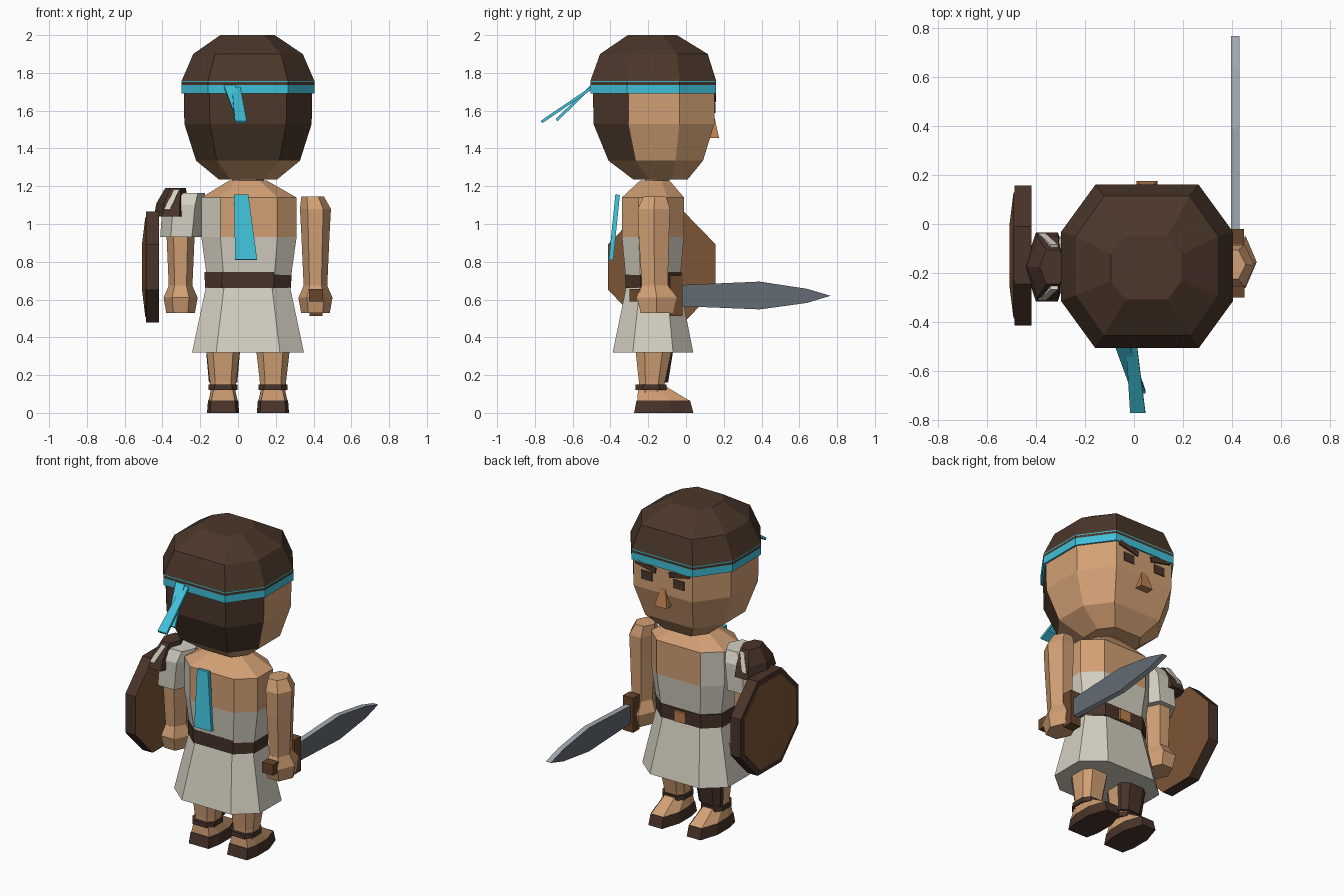
import bpy, bmesh, math
from mathutils import Vector, Matrix

if "Cube" in bpy.data.objects:
    bpy.data.objects.remove(bpy.data.objects["Cube"])


def material(name, hexcode):
    m = bpy.data.materials.new(name)
    lin = []
    for i in (0, 2, 4):
        c = int(hexcode[i:i + 2], 16) / 255
        lin.append(c / 12.92 if c <= 0.04045 else ((c + 0.055) / 1.055) ** 2.4)
    m.diffuse_color = (*lin, 1)
    m.use_nodes = True
    m.node_tree.nodes["Principled BSDF"].inputs["Base Color"].default_value = m.diffuse_color
    return m


M = {n: material(n, h) for n, h in {
    "skin": "d2a074", "hair brown": "4b372a", "cloth": "d4cfc1", "cyan": "40c0d8",
    "leather": "49342a", "shield wood": "7c5636", "grip brown": "67452c",
    "steel": "636b74", "steel edge": "a3a9b2", "copper skin": "bd8050"}.items()}


def finish(name, bm, mats, rule=None):
    """Turn a bmesh into an object; rule(centre, normal) picks the material name."""
    bmesh.ops.recalc_face_normals(bm, faces=bm.faces)
    if isinstance(mats, str):
        mats = [mats]
    bm.normal_update()
    if rule:
        for f in bm.faces:
            f.material_index = mats.index(rule(f.calc_center_median(), f.normal))
    me = bpy.data.meshes.new(name)
    bm.to_mesh(me)
    bm.free()
    for n in mats:
        me.materials.append(M[n])
    ob = bpy.data.objects.new(name, me)
    bpy.context.collection.objects.link(ob)
    return ob


def octagon(a, b):
    return [(1, -b), (1, b), (a, 1), (-a, 1), (-1, b), (-1, -b), (-a, -1), (a, -1)]


HEX = [(math.cos(i * math.pi / 3), math.sin(i * math.pi / 3) / 0.866) for i in range(6)]


def loft(name, shape, rings, mats, rule=None, axis="z", caps=True):
    """Skin a unit outline through rings of (centre u, centre v, level, half u, half v)."""
    bm = bmesh.new()
    rows = []
    for cu, cv, w, hu, hv in rings:
        pts = [(cu + hu * u, cv + hv * v, w) for u, v in shape]
        if axis == "x":
            pts = [(w, u, v) for u, v, w in pts]
        rows.append([bm.verts.new(p) for p in pts])
    n = len(shape)
    for r0, r1 in zip(rows, rows[1:]):
        for i in range(n):
            j = (i + 1) % n
            bm.faces.new((r0[i], r0[j], r1[j], r1[i]))
    if caps:
        bm.faces.new(rows[0])
        bm.faces.new(rows[-1])
    return finish(name, bm, mats, rule)


def box(name, c, size, mat, rot=None):
    bm = bmesh.new()
    mtx = Matrix.Translation(c) @ (rot or Matrix()) @ Matrix.Diagonal((*size, 1))
    bmesh.ops.create_cube(bm, size=1, matrix=mtx)
    return finish(name, bm, mat)


def strip(name, p, q, wp, wq, t, mat):
    """Flat ribbon from p to q, widths along x."""
    p, q = Vector(p), Vector(q)
    n = (q - p).cross(Vector((1, 0, 0))).normalized() * t / 2
    bm = bmesh.new()
    v = [bm.verts.new(c + Vector((s * w / 2, 0, 0)) + k * n)
         for c, w in ((p, wp), (q, wq)) for s, k in ((-1, -1), (1, -1), (1, 1), (-1, 1))]
    for i in range(4):
        j = (i + 1) % 4
        bm.faces.new((v[i], v[j], v[j + 4], v[i + 4]))
    bm.faces.new(v[:4])
    bm.faces.new(v[4:])
    return finish(name, bm, mat)


CX = 0.053  # body centre line

# head, hair at the back
loft("head", octagon(0.6, 0.42),
     [(CX, -0.135, 1.235, 0.153, 0.143), (CX, -0.16, 1.335, 0.275, 0.25),
      (CX, -0.17, 1.53, 0.337, 0.32), (CX, -0.17, 1.70, 0.34, 0.322)],
     ["skin", "hair brown"],
     lambda c, n: "hair brown" if n.y < -0.3 and c.z > 1.335 else "skin")

# hair cap with headband
loft("hair_and_headband", octagon(0.6, 0.42),
     [(CX, -0.173, z, 0.351, 0.333) for z in (1.692, 1.737, 1.752, 1.758)] +
     [(CX, -0.17, 1.90, 0.29, 0.285), (0.05, -0.178, 2.0, 0.144, 0.13)],
     ["hair brown", "cyan"],
     lambda c, n: "cyan" if c.z < 1.737 or 1.752 < c.z < 1.758 else "hair brown")
strip("headband_tail_short", (-0.045, -0.50, 1.73), (0.02, -0.685, 1.55), 0.06, 0.055, 0.015, "cyan")
strip("headband_tail_long", (-0.01, -0.50, 1.72), (0.015, -0.765, 1.54), 0.045, 0.062, 0.015, "cyan")

# face
for s, side in ((-1, "left"), (1, "right")):
    box("eye_" + side, (CX + s * 0.11, 0.151, 1.615), (0.075, 0.009, 0.055), "hair brown")
    box("brow_" + side, (CX + s * 0.115, 0.148, 1.677), (0.14, 0.024, 0.032), "hair brown",
        Matrix.Rotation(-s * 0.22, 4, "Y"))
loft("nose", [(1, 1), (-1, 1), (-1, -1), (1, -1)],
     [(CX, 0.145, 1.455, 0.042, 0.03), (CX, 0.142, 1.56, 0.018, 0.01)], "copper skin")

# torso: tunic over one shoulder
TORSO = octagon(0.6, 0.46)
loft("torso", TORSO,
     [(CX + 0.005, -0.175, 0.70, 0.22, 0.143), (CX + 0.005, -0.175, 0.93, 0.252, 0.164),
      (CX + 0.005, -0.175, 1.14, 0.252, 0.165), (CX, -0.165, 1.23, 0.10, 0.078)],
     ["skin", "cloth"],
     lambda c, n: "cloth" if c.z < 0.93 or (c.z < 1.14 and n.x < -0.3) else "skin")
loft("neck", HEX, [(CX, -0.155, 1.20, 0.085, 0.065), (CX, -0.15, 1.245, 0.085, 0.065)], "skin")
loft("belt", TORSO, [(CX, -0.173, 0.66, 0.228, 0.147), (CX, -0.173, 0.745, 0.23, 0.15)], "leather")
box("belt_buckle", (CX, -0.02, 0.70), (0.075, 0.02, 0.065), "copper skin")
loft("skirt", octagon(0.57, 0.5),
     [(CX, -0.175, 0.32, 0.296, 0.213), (CX, -0.173, 0.67, 0.222, 0.143)], "cloth")
strip("back_sash", (0.017, -0.362, 1.155), (0.043, -0.397, 0.81), 0.075, 0.117, 0.024, "cyan")

# arms and hands
for s, side in ((-1, "left"), (1, "right")):
    x = CX + s * 0.357
    loft("arm_" + side, HEX,
         [(x - s * 0.015, -0.165, 1.145, 0.06, 0.06), (x, -0.17, 1.08, 0.082, 0.085),
          (x, -0.17, 0.93, 0.074, 0.08), (x, -0.165, 0.66, 0.062, 0.068)], "skin")
    loft("hand_" + side, HEX,
         [(x, -0.155, 0.53, 0.076, 0.085), (x, -0.155, 0.61, 0.09, 0.105),
          (x, -0.165, 0.675, 0.062, 0.07)], "skin")

# sleeve and shoulder guard on the shield arm
loft("sleeve", HEX, [(-0.30, -0.17, 0.93, 0.112, 0.11), (-0.285, -0.17, 1.10, 0.115, 0.11),
                     (-0.25, -0.17, 1.165, 0.075, 0.08)], "cloth")
loft("shoulder_guard", HEX,
     [(-0.355, -0.175, 1.04, 0.09, 0.14), (-0.35, -0.175, 1.11, 0.082, 0.12),
      (-0.33, -0.175, 1.19, 0.055, 0.07)], "leather")
for s in (-1, 1):
    strip("guard_stripe", (-0.375, -0.175 + s * 0.131, 1.075), (-0.325, -0.175 + s * 0.085, 1.18),
          0.03, 0.03, 0.014, "cloth")

# shield
SHIELD = octagon(0.41, 0.41)
loft("shield_rim", SHIELD, [(-0.128, 0.772, x, 0.285, 0.293) for x in (-0.487, -0.417)],
     ["leather", "shield wood"], lambda c, n: "shield wood" if n.x > 0.9 else "leather", "x")
loft("shield_face", SHIELD,
     [(-0.128, 0.772, -0.48, 0.26, 0.267), (-0.128, 0.772, -0.491, 0.255, 0.262),
      (-0.128, 0.772, -0.508, 0.12, 0.123)], "shield wood", None, "x")

# sword held forward
bm = bmesh.new()
edge = [(-0.03, 0.565), (0.39, 0.548), (0.64, 0.582), (0.765, 0.62),
        (0.64, 0.657), (0.39, 0.695), (-0.03, 0.677)]
face = bm.faces.new([bm.verts.new((0.396, y, z)) for y, z in edge])
ext = bmesh.ops.extrude_face_region(bm, geom=[face])
bmesh.ops.translate(bm, vec=(0.034, 0, 0), verts=[v for v in ext["geom"] if isinstance(v, bmesh.types.BMVert)])
finish("sword_blade", bm, ["steel", "steel edge"],
       lambda c, n: "steel" if abs(n.x) > 0.5 else "steel edge")
box("sword_guard", (0.413, -0.052, 0.62), (0.07, 0.065, 0.215), "grip brown")
box("sword_handle", (0.413, -0.17, 0.62), (0.05, 0.22, 0.05), "grip brown")
box("sword_pommel", (0.413, -0.27, 0.622), (0.074, 0.06, 0.066), "grip brown")

# legs, sandals
FOOT = [(0.8, -1), (1, -0.5), (1, 0.25), (0.55, 1), (-0.55, 1), (-1, 0.25), (-1, -0.5), (-0.8, -1)]
for s, side in ((-1, "left"), (1, "right")):
    x = CX + s * 0.132
    loft("leg_" + side, octagon(0.6, 0.5),
         [(x, -0.185, 0.10, 0.066, 0.062), (x, -0.18, 0.17, 0.07, 0.07),
          (x, -0.17, 0.36, 0.092, 0.10)], "skin")
    loft("ankle_strap_" + side, octagon(0.6, 0.5),
         [(x, -0.185, 0.122, 0.077, 0.083), (x, -0.185, 0.15, 0.077, 0.083)], "leather")
    loft("sole_" + side, FOOT,
         [(x, -0.118, 0, 0.085, 0.157), (x, -0.12, 0.065, 0.08, 0.142)], "leather")
    loft("foot_" + side, FOOT,
         [(x, -0.12, 0.065, 0.077, 0.138), (x, -0.178, 0.138, 0.06, 0.075)], "skin")

# shin guard on one leg
loft("shin_guard", [(1, -1), (1, 0), (0.55, 1), (-0.55, 1), (-1, 0), (-1, -1)],
     [(CX - 0.132, -0.12, 0.16, 0.075, 0.025), (CX - 0.132, -0.10, 0.33, 0.09, 0.032)], "leather")
